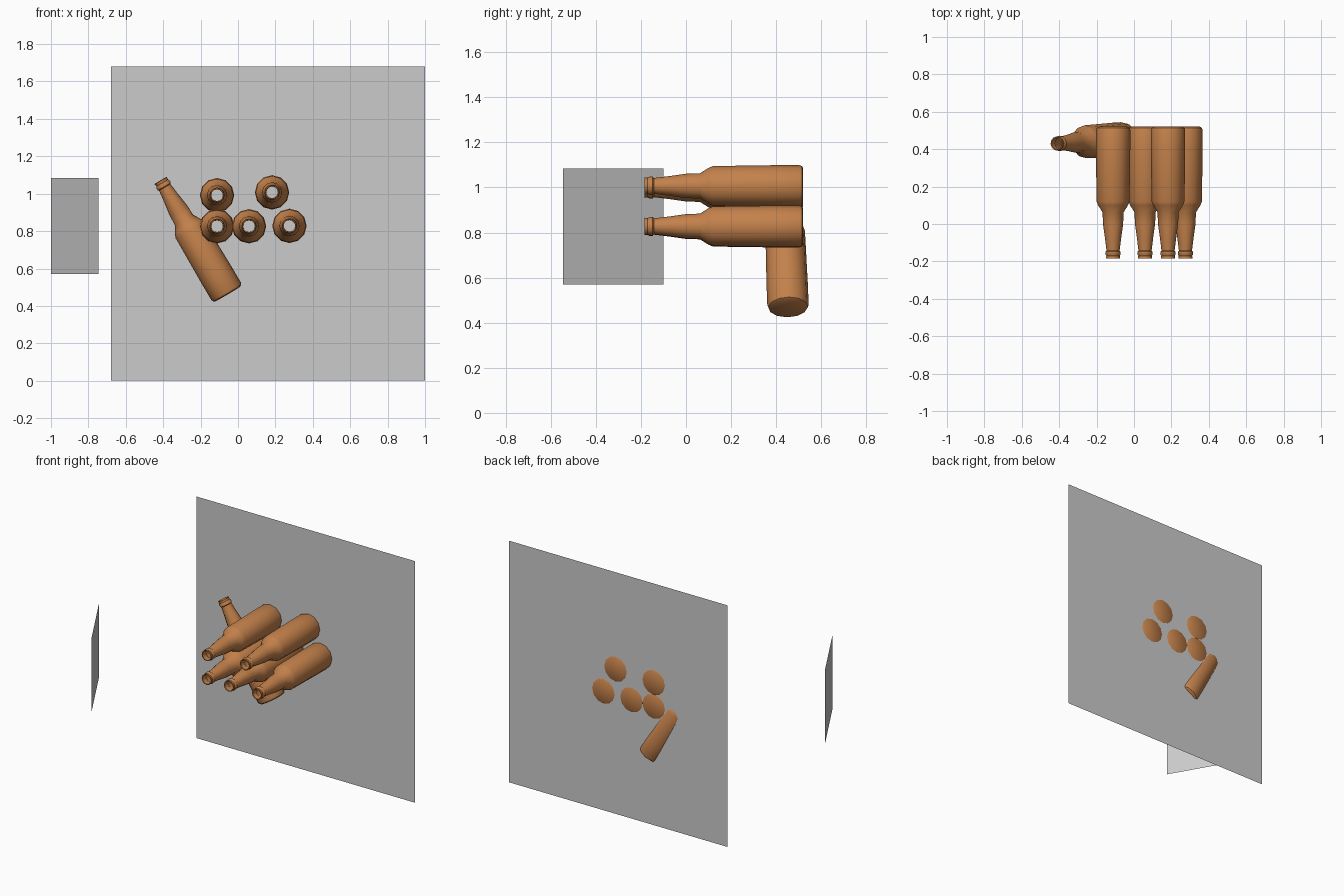
import bpy, bmesh, math
from mathutils import Vector, Matrix

if "Cube" in bpy.data.objects:
    bpy.data.objects.remove(bpy.data.objects["Cube"])

glass = bpy.data.materials.new("amber_glass")
glass.diffuse_color = (0.55, 0.22, 0.07, 1)
glass.use_nodes = True
glass.node_tree.nodes["Principled BSDF"].inputs["Base Color"].default_value = glass.diffuse_color

# Bottle half profile: (radius, height above the base), open at the mouth
PROFILE = [(0.078, 0.0), (0.088, 0.006), (0.092, 0.018), (0.092, 0.12),
           (0.088, 0.40), (0.080, 0.42), (0.056, 0.458), (0.054, 0.52),
           (0.044, 0.59), (0.035, 0.663), (0.041, 0.668), (0.041, 0.682),
           (0.036, 0.690), (0.038, 0.705), (0.032, 0.705), (0.031, 0.67)]
SIDES = 12


def finish(name, bm, mat=None):
    mesh = bpy.data.meshes.new(name)
    bm.to_mesh(mesh)
    bm.free()
    ob = bpy.data.objects.new(name, mesh)
    bpy.context.collection.objects.link(ob)
    if mat:
        mesh.materials.append(mat)
    return ob


def bottle(name, base, mouth):
    base, mouth = Vector(base), Vector(mouth)
    bm = bmesh.new()
    rings = []
    for r, h in PROFILE:
        rings.append([bm.verts.new((r * math.cos(a), r * math.sin(a), h))
                      for a in (2 * math.pi * i / SIDES for i in range(SIDES))])
    for lo, hi in zip(rings, rings[1:]):
        for i in range(SIDES):
            j = (i + 1) % SIDES
            bm.faces.new((lo[i], lo[j], hi[j], hi[i]))
    bm.faces.new(rings[0][::-1])
    ob = finish(name, bm, glass)
    turn = (mouth - base).to_track_quat('Z', 'Y').to_matrix().to_4x4()
    ob.data.transform(Matrix.Translation(base) @ turn)
    bpy.ops.object.select_all(action='DESELECT')
    ob.select_set(True)
    bpy.context.view_layer.objects.active = ob
    bpy.ops.object.shade_smooth_by_angle(angle=math.radians(35))


def panel(name, start, end, z0, z1):
    bm = bmesh.new()
    bm.faces.new([bm.verts.new((*p, z)) for p, z in
                  ((start, z0), (end, z0), (end, z1), (start, z1))])
    finish(name, bm)


# Five bottles lying side by side, mouths to the front
for n, (x, z) in enumerate([(-0.112, 0.992), (-0.112, 0.826), (0.059, 0.826),
                            (0.275, 0.828), (0.182, 1.007)], 1):
    bottle(f"lying_bottle_{n}", (x, 0.52, z), (x, -0.185, z))

# Leaning bottle, partly through the back panel
bottle("leaning_bottle", (-0.055, 0.453, 0.464), (-0.41, 0.43, 1.065))

# Flat panels
panel("back_panel", (-0.68, 0.515), (1.0, 0.515), 0.0, 1.68)
panel("side_panel", (-1.0, -0.10), (-0.745, -0.545), 0.57, 1.085)
